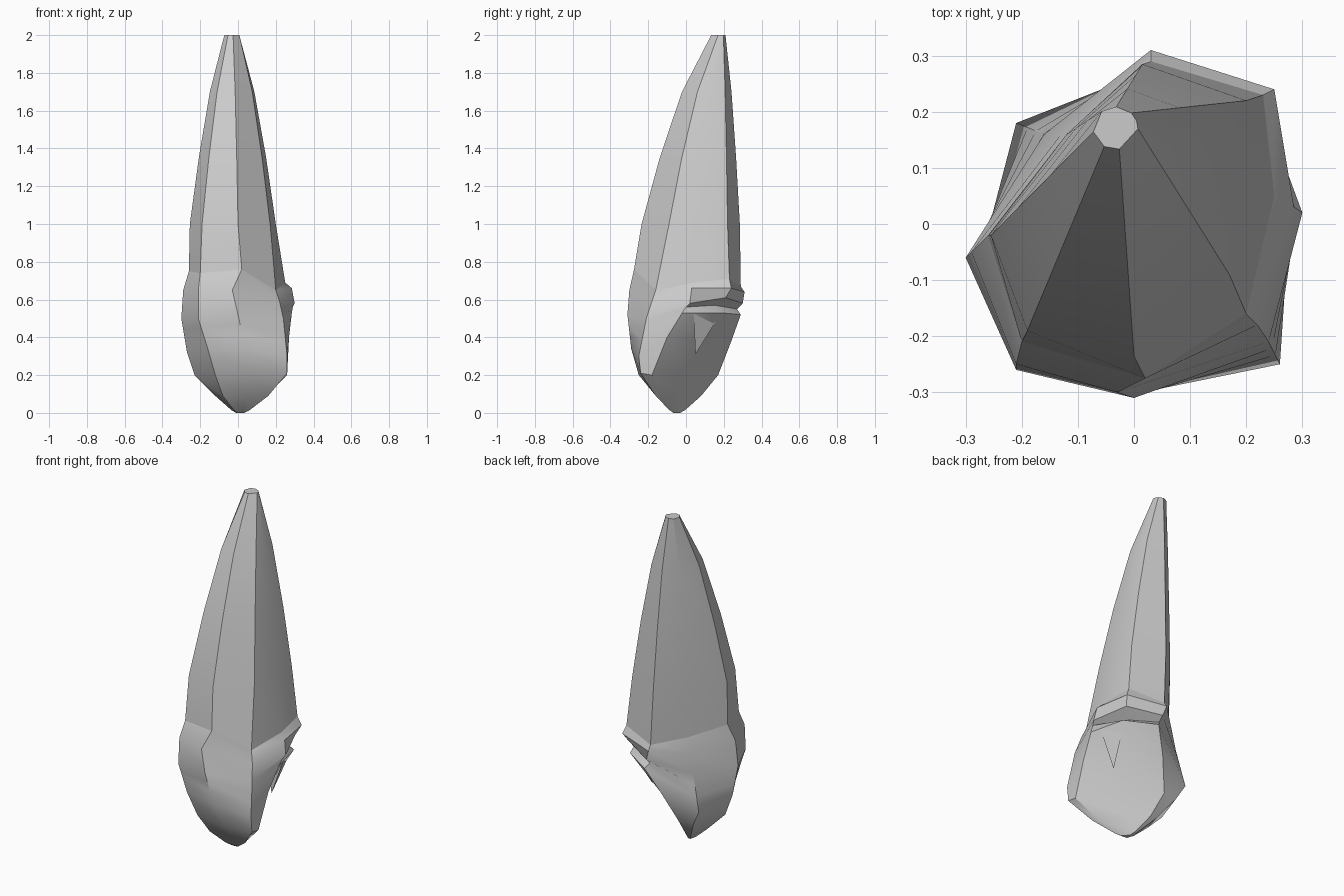
import bpy, bmesh, math
from mathutils import Vector

cube = bpy.data.objects.get("Cube")
if cube:
    bpy.data.objects.remove(cube, do_unlink=True)

# One plain grey enamel
enamel = bpy.data.materials.new("grey_enamel")
enamel.use_nodes = True
grey = (0.6, 0.6, 0.6, 1)
enamel.diffuse_color = grey
enamel.node_tree.nodes["Principled BSDF"].inputs["Base Color"].default_value = grey


def points(*triples):
    """Section corners, given in hundredths of a unit."""
    return [Vector(t) / 100 for t in triples]


def blend(start, end, amount):
    return [a.lerp(b, amount) for a, b in zip(start, end)]


def finish(name, bm, angle):
    bmesh.ops.recalc_face_normals(bm, faces=bm.faces)
    mesh = bpy.data.meshes.new(name)
    bm.to_mesh(mesh)
    bm.free()
    obj = bpy.data.objects.new(name, mesh)
    bpy.context.collection.objects.link(obj)
    mesh.materials.append(enamel)
    bpy.ops.object.select_all(action="DESELECT")
    obj.select_set(True)
    bpy.context.view_layer.objects.active = obj
    bpy.ops.object.shade_smooth_by_angle(angle=math.radians(angle))
    return obj


def loft(name, sections, angle):
    """Skin a stack of equal-sided sections and close both ends."""
    bm = bmesh.new()
    rings = [[bm.verts.new(p) for p in section] for section in sections]
    for upper, lower in zip(rings, rings[1:]):
        for i in range(len(upper)):
            j = (i + 1) % len(upper)
            bm.faces.new((upper[i], upper[j], lower[j], lower[i]))
    bm.faces.new(rings[0])
    bm.faces.new(rings[-1])
    return finish(name, bm, angle)


# Section corners run round the tooth in the same order everywhere:
# front right, front, front left, inner edge, inner middle, back, back right, right

# Root: a slim bent cone with a small flat end
apex_angles = (-120, -80, -2, 20, 45, 88, 128, 190)
apex = [Vector((-0.033 + 0.04 * math.cos(math.radians(a)),
                0.171 + 0.038 * math.sin(math.radians(a)), 2))
        for a in apex_angles]
shoulder = points((-19, -19, 100), (0, -23.5, 100), (17, -9, 100), (20, 7, 100),
                  (20, 22, 100), (1.5, 28.5, 100), (-12, 16, 100), (-25.5, -2, 100))
neck = points((-20, -21, 74), (2, -27.5, 76), (20, -16, 65), (25, 5, 69),
              (23, 23, 71), (3, 29, 67), (-11.5, 15, 70), (-26, -2, 75))


def root_section(spread, height):
    section = blend(apex, shoulder, spread)
    for p in section:
        p.z = height
    return section


root = [apex, root_section(0.42, 1.7), root_section(0.74, 1.35), shoulder, neck]
loft("root", root, 25)

# Crown: swells below the neck, then narrows to the biting tip
collar = points((-21, -25, 65), (-3, -30, 65), (22, -18, 59), (28.5, 3, 66),
                (25, 24, 66), (3, 31, 64), (-13, 16, 62), (-29, -5, 65))
belly = points((-21, -26, 50), (0, -31, 52), (24, -21, 50), (30, 2, 58),
               (23, 21, 61), (5, 30, 58), (-16, 16, 50), (-30, -6, 50))
blade = points((-16, -25, 34), (4, -29, 34), (26, -25, 30), (27, -10, 40),
               (18, 7, 38), (0, 24, 38), (-21, 18, 29), (-27, -5, 32))
edge = points((-12, -21, 20), (9, -25, 20), (26, -24, 21), (26, -18, 20),
              (8, 2, 20), (-7, 17, 20), (-16, 16, 20), (-23, -4, 20))
taper = points((-8, -15, 9), (5, -16, 9), (16, -16, 9), (15, -13, 9),
               (3, 0, 9), (-5, 8, 9), (-9, 8, 9), (-12, -3, 9))

# The inner side folds in under the collar and out again to a thin lip
groove = blend(belly, blade, 0.3)
groove[3:6] = points((29, 0, 56), (18, 15, 57), (5, 27, 55))
lip = blend(belly, blade, 0.6)
lip[3:6] = points((28.5, -2, 53), (23.5, 19, 53), (7, 29, 52))

tip_centre = Vector((0.01, -0.05, 0.015))
tip = [tip_centre.lerp(p, 0.35) for p in taper]
for p in tip:
    p.z = tip_centre.z
point = [tip_centre.lerp(p, 0.15) for p in taper]
for p in point:
    p.z = 0
loft("crown", [neck, collar, belly, groove, lip, blade, edge, taper, tip, point], 30)

# Small wedge-shaped ridge hanging from the lip on the inner face
bm = bmesh.new()
corners = points((27, 4, 53), (22, 18, 52), (22, 11, 46), (18.5, 5, 31), (16, 6, 45))
verts = [bm.verts.new(p) for p in corners]
bmesh.ops.convex_hull(bm, input=verts)
finish("inner_ridge", bm, 25)
